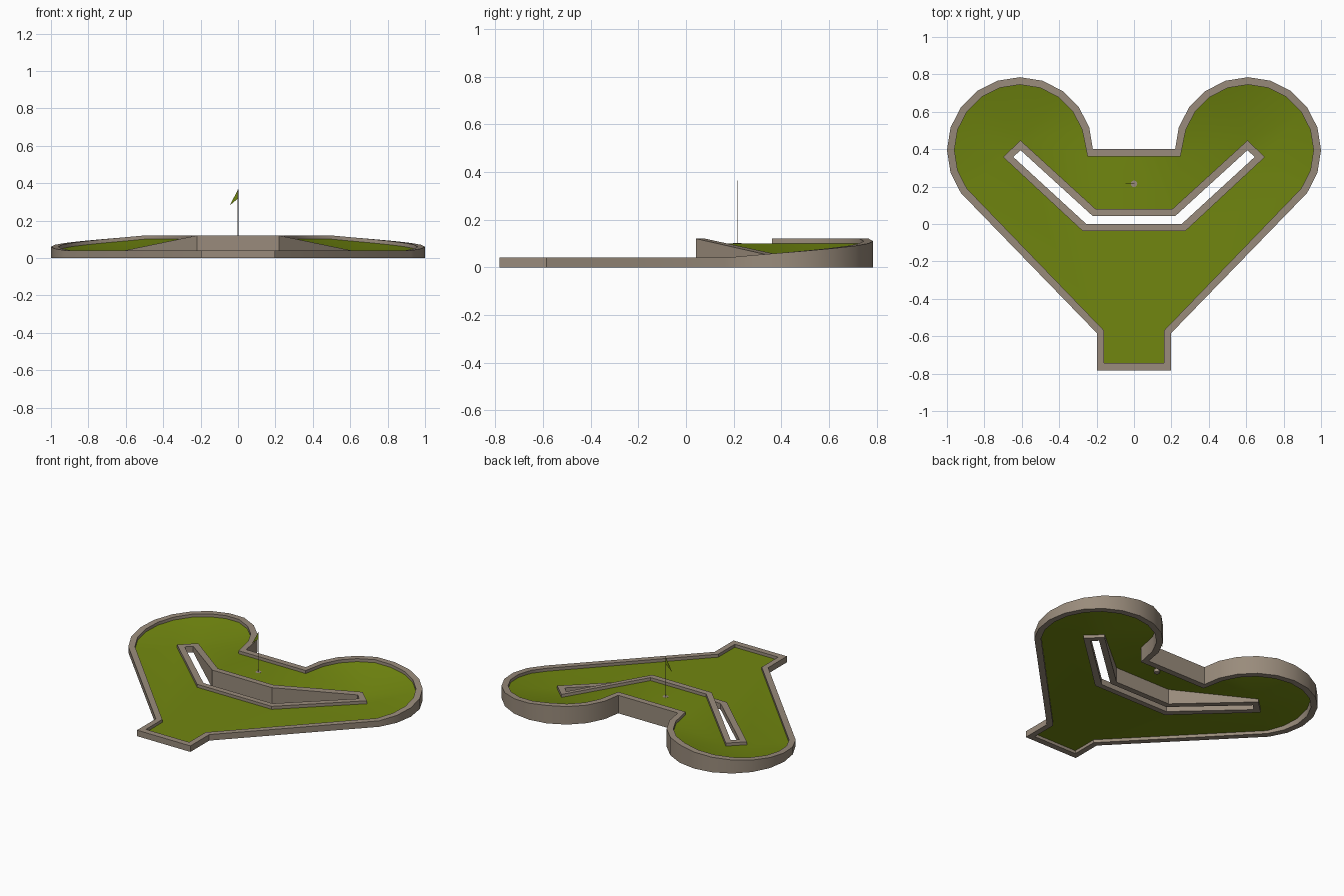
import bpy, bmesh, math

if "Cube" in bpy.data.objects:
    bpy.data.objects.remove(bpy.data.objects["Cube"])


def material(name, rgb):
    m = bpy.data.materials.new(name)
    m.diffuse_color = (*rgb, 1)
    m.use_nodes = True
    m.node_tree.nodes["Principled BSDF"].inputs["Base Color"].default_value = m.diffuse_color
    return m


STONE = material("warm grey stone", (0.32, 0.26, 0.20))
TURF = material("olive green turf", (0.165, 0.24, 0.005))
DROP = 0.02          # turf lies this far below the kerb top
LOW, HIGH = 0.04, 0.12


def make(name, bm, mat, smooth=True):
    bmesh.ops.recalc_face_normals(bm, faces=bm.faces)
    me = bpy.data.meshes.new(name)
    bm.to_mesh(me)
    bm.free()
    me.materials.append(mat)
    ob = bpy.data.objects.new(name, me)
    bpy.context.collection.objects.link(ob)
    if smooth:
        bpy.ops.object.select_all(action='DESELECT')
        ob.select_set(True)
        bpy.context.view_layer.objects.active = ob
        bpy.ops.object.shade_smooth_by_angle(angle=math.radians(30))
    return ob


def mirrored(half):
    """Close a right-hand half outline with its mirror image."""
    return half + [(-x, y, z) for x, y, z in reversed(half)]


def kerb(name, side_a, side_b):
    """Solid kerb standing on z = 0 between two matching closed outlines."""
    bm = bmesh.new()
    a, b = mirrored(side_a), mirrored(side_b)
    rows = [[bm.verts.new(p) for p in loop] for loop in
            ([(x, y, 0) for x, y, z in a], a, b, [(x, y, 0) for x, y, z in b])]
    n = len(a)
    for r in range(4):
        p, q = rows[r], rows[(r + 1) % 4]
        for i in range(n):
            j = (i + 1) % n
            bm.faces.new((p[i], p[j], q[j], q[i]))
    return make(name, bm, STONE)


def lobe(radius):
    """Banked 20-sided arc, climbing from the front to the back."""
    pts = []
    for deg in range(-36, 163, 18):
        t = math.radians(deg)
        z = min(HIGH, LOW + (HIGH - LOW) * (deg + 36) / 144)
        pts.append((0.61 + radius * math.cos(t), 0.395 + radius * math.sin(t), z))
    return pts


# Outer kerb
outer = [(0.197, -0.783, LOW), (0.197, -0.585, LOW)] + lobe(0.39) + [(0.22, 0.40, HIGH)]
inner = [(0.16, -0.743, LOW), (0.16, -0.57, LOW)] + lobe(0.35) + [(0.248, 0.36, HIGH)]
kerb("outer_kerb", outer, inner)

# Bent kerb round the open slot
slot_out = [(0.275, -0.037, LOW), (0.70, 0.358, LOW), (0.607, 0.447, LOW), (0.205, 0.08, HIGH)]
slot_in = [(0.255, 0.0, LOW), (0.645, 0.358, LOW), (0.607, 0.395, LOW), (0.22, 0.042, HIGH)]
kerb("slot_kerb", slot_out, slot_in)

# Turf: flat approach, fans round each lobe, raised green at the back
bm = bmesh.new()
for s in (1, -1):
    def vert(p):
        return bm.verts.new((s * p[0], p[1], p[2] - DROP))
    o = [vert(p) for p in inner]
    low, tip_r, tip_t, up = [vert(p) for p in slot_out]
    mid = [vert((0, y, z)) for y, z in ((-0.743, LOW), (-0.037, LOW), (0.08, HIGH), (0.36, HIGH))]
    bm.faces.new((mid[0], o[0], o[1], o[2], tip_r, low, mid[1]))
    arc = o[2:]
    for i in range(len(arc) - 1):
        bm.faces.new((tip_r if i < 4 else tip_t, arc[i], arc[i + 1]))
        if i == 3:
            bm.faces.new((tip_r, arc[4], tip_t))
    bm.faces.new((tip_t, arc[-1], up))
    bm.faces.new((up, arc[-1], mid[3], mid[2]))
bmesh.ops.remove_doubles(bm, verts=bm.verts, dist=0.0005)
turf = make("turf", bm, TURF)


def rod(name, radius, z0, z1, sides):
    bm = bmesh.new()
    bmesh.ops.create_cone(bm, cap_ends=True, segments=sides, radius1=radius,
                          radius2=radius, depth=z1 - z0)
    bmesh.ops.translate(bm, verts=bm.verts, vec=(0, 0.215, (z0 + z1) / 2))
    return make(name, bm, STONE)


# Cup and flag pole
rod("cup", 0.018, 0.08, 0.101, 12)
rod("flag_pole", 0.002, 0.09, 0.365, 6)

# Drooping flag
bm = bmesh.new()
front, back = [[bm.verts.new((x, 0.215 + d, z)) for x, z in
                ((0, 0.365), (-0.045, 0.28), (0, 0.318))] for d in (-0.001, 0.001)]
bm.faces.new(front)
bm.faces.new(back[::-1])
for i in range(3):
    j = (i + 1) % 3
    bm.faces.new((front[i], back[i], back[j], front[j]))
make("flag", bm, TURF, smooth=False)
